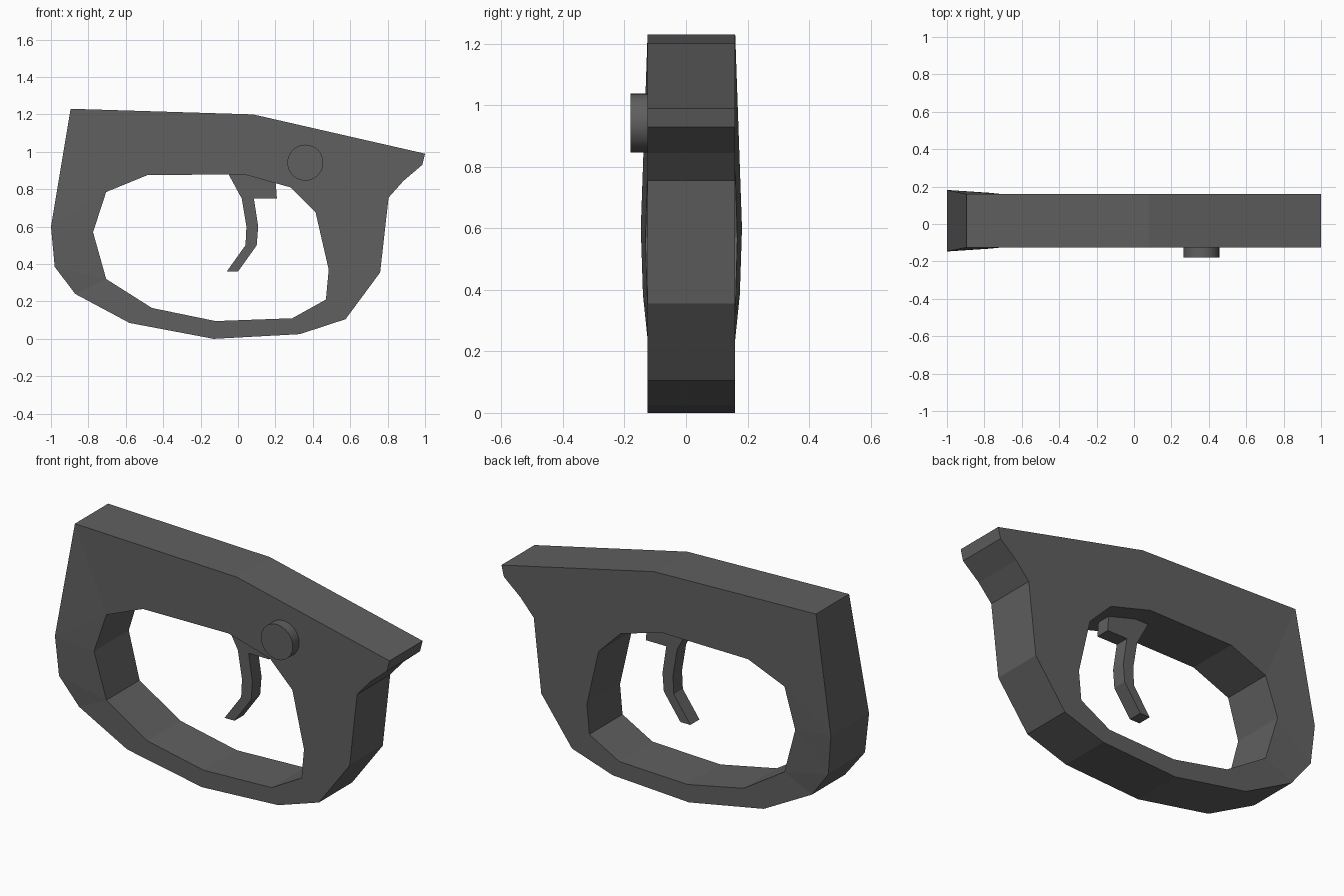
import bpy, bmesh
from math import radians
from mathutils import Vector

cube = bpy.data.objects.get("Cube")
if cube:
    bpy.data.objects.remove(cube, do_unlink=True)

GREY = (0.115, 0.115, 0.115, 1.0)
dark_grey = bpy.data.materials.new("dark_grey")
dark_grey.use_nodes = True
dark_grey.diffuse_color = GREY
shader = dark_grey.node_tree.nodes["Principled BSDF"]
shader.inputs["Base Color"].default_value = GREY
shader.inputs["Roughness"].default_value = 0.8


def extruded_plate(name, loops, front, back):
    """Fill closed x-z loops (later loops are holes) and extrude along y."""
    bm = bmesh.new()
    edges = []
    for loop in loops:
        verts = [bm.verts.new((x, front, z)) for x, z in loop]
        edges += [bm.edges.new((a, b)) for a, b in zip(verts, verts[1:] + verts[:1])]
    bmesh.ops.triangle_fill(bm, edges=edges, use_beauty=True, use_dissolve=False)
    result = bmesh.ops.extrude_face_region(bm, geom=bm.faces[:], use_keep_orig=True)
    moved = [v for v in result["geom"] if isinstance(v, bmesh.types.BMVert)]
    bmesh.ops.translate(bm, verts=moved, vec=(0, back - front, 0))
    bmesh.ops.recalc_face_normals(bm, faces=bm.faces[:])
    mesh = bpy.data.meshes.new(name)
    bm.to_mesh(mesh)
    bm.free()
    mesh.materials.append(dark_grey)
    obj = bpy.data.objects.new(name, mesh)
    bpy.context.collection.objects.link(obj)
    return obj


FRONT, BACK = -0.125, 0.16
MIDDLE = (FRONT + BACK) / 2

# Housing with the finger opening
outer = [(-0.895, 1.23), (0.08, 1.2), (1, 0.99), (0.985, 0.93), (0.885, 0.845),
         (0.805, 0.755), (0.76, 0.355), (0.575, 0.105), (0.33, 0.025), (-0.13, 0),
         (-0.58, 0.085), (-0.87, 0.24), (-0.98, 0.385), (-1, 0.6)]
opening = [(-0.485, 0.875), (0.03, 0.88), (0.28, 0.81), (0.415, 0.675),
           (0.485, 0.37), (0.47, 0.21), (0.29, 0.11), (-0.12, 0.095),
           (-0.46, 0.165), (-0.705, 0.32), (-0.775, 0.57), (-0.705, 0.785)]
housing = extruded_plate("housing", [outer, opening], FRONT, BACK)

# Slight flare of the grip around its bulging edge
for v in housing.data.vertices:
    if 0.3 < v.co.z < 0.7 and v.co.x < -0.75:
        flare = 0.022 if v.co.x < -0.99 else 0.015 if v.co.x < -0.9 else 0.007
        v.co.y += flare if v.co.y > MIDDLE else -flare

# Curved trigger with its pivot tab
trigger = [(-0.055, 0.89), (-0.045, 0.87), (0.02, 0.75), (0.045, 0.6), (0.04, 0.5),
           (-0.06, 0.36), (0, 0.36), (0.1, 0.5), (0.108, 0.6), (0.085, 0.75),
           (0.208, 0.75), (0.2, 0.86), (0.05, 0.89)]
extruded_plate("trigger", [trigger], -0.03, 0.048)

# Round safety button on the front face
bpy.ops.mesh.primitive_cylinder_add(vertices=32, radius=0.096, depth=0.07,
                                    location=Vector((0.36, -0.145, 0.942)),
                                    rotation=(radians(90), 0, 0))
button = bpy.context.object
button.name = "safety_button"
button.data.materials.append(dark_grey)
bpy.ops.object.shade_smooth_by_angle(angle=radians(30))
